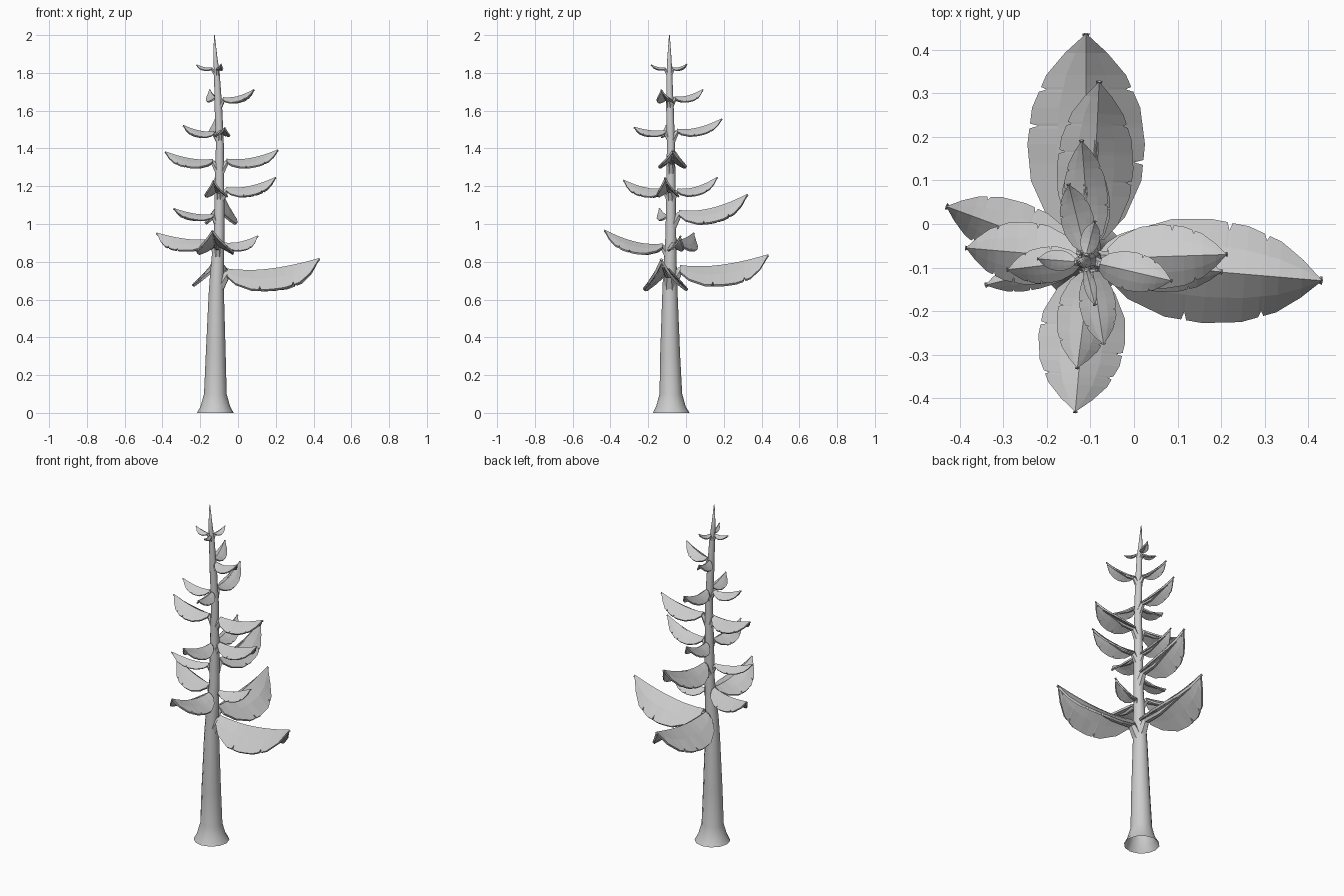
import bpy
from math import cos, sin, pi
from mathutils import Vector

if "Cube" in bpy.data.objects:
    bpy.data.objects.remove(bpy.data.objects["Cube"])

# trunk centreline and radius: x, y, z, r
TRUNK = [(-.12, -.078, 0, .097), (-.12, -.08, .035, .078), (-.12, -.08, .1, .06),
         (-.118, -.084, .3, .053), (-.115, -.085, .62, .041), (-.112, -.085, .72, .037),
         (-.1, -.08, .95, .028), (-.098, -.08, 1.2, .025), (-.096, -.08, 1.42, .021),
         (-.104, -.085, 1.62, .02), (-.112, -.088, 1.8, .015), (-.12, -.088, 1.88, .011),
         (-.125, -.088, 2, .002)]


def make_object(name, verts, faces):
    mesh = bpy.data.meshes.new(name)
    mesh.from_pydata(verts, [], faces)
    mesh.update()
    obj = bpy.data.objects.new(name, mesh)
    bpy.context.collection.objects.link(obj)
    return obj


def tube(name, path, sides, open_start=False):
    """Tapered tube through (centre, radius) points."""
    verts, faces = [], []
    for i, (c, r) in enumerate(path):
        d = (path[min(i + 1, len(path) - 1)][0] - path[max(i - 1, 0)][0]).normalized()
        if abs(d.z) > .95:
            u, v = Vector((1, 0, 0)), Vector((0, 1, 0))
        else:
            u = Vector((0, 0, 1)).cross(d).normalized()
            v = d.cross(u)
        verts += [c + r * (cos(2 * pi * k / sides) * u + sin(2 * pi * k / sides) * v)
                  for k in range(sides)]
    for i in range(len(path) - 1):
        for k in range(sides):
            a, b = i * sides + k, i * sides + (k + 1) % sides
            faces.append((a, b, b + sides, a + sides))
    if not open_start:
        faces.append(tuple(reversed(range(sides))))
    faces.append(tuple(range(len(verts) - sides, len(verts))))
    return make_object(name, verts, faces)


def lerp_table(table, t):
    for (a, va), (b, vb) in zip(table, table[1:]):
        if t <= b:
            return va + (vb - va) * (t - a) / (b - a)
    return table[-1][1]


def trunk_at(z):
    return Vector([lerp_table([(p[2], p[i]) for p in TRUNK], z) for i in range(3)])


# width and droop of the rim along the leaf
OUTLINE = [(0, .32), (.1, .66), (.28, .94), (.46, 1), (.64, .92), (.8, .68), (.91, .36), (1, .02)]
DROOP = [(0, .35), (.1, .66), (.28, .92), (.46, 1), (.64, 1.03), (.8, .93), (.91, .6), (1, .03)]


def leaf(name, tip, base_z, half_width, drop, notches=True):
    """Roof-shaped leaf with a raised tip, nicked rim, and a branch under the ridge."""
    tip = Vector(tip)
    core = trunk_at(base_z)
    out = Vector((tip.x - core.x, tip.y - core.y, 0))
    length = out.length
    out.normalize()
    side = Vector((0, 0, 1)).cross(out)
    start = core + out * (.014 + .075 * length)

    def ridge(t):
        p = start.lerp(tip, t)
        p.z = base_z + (tip.z - base_z) * t ** 1.9 + .035 * length * (1 - t) ** 4
        return p

    # stations along the leaf: (t, left nick, right nick)
    rows = [(t, 1, 1) for t, _ in OUTLINE]
    if notches:
        for t, l, r in ((.37, 1, .84), (.55, .84, 1), (.73, .86, .86)):
            rows += [(t - .012, 1, 1), (t, l, r), (t + .012, 1, 1)]
    rows.sort()
    verts, faces = [], []
    for t, l, r in rows:
        w, f = lerp_table(OUTLINE, t), lerp_table(DROOP, t)
        for s, n in ((-1, r), (-.5, 1), (0, 1), (.5, 1), (1, l)):
            k = s * n
            fall = abs(k) * (.85 + .15 * abs(s)) * f
            verts.append(ridge(t) + side * half_width * k * w - Vector((0, 0, drop * fall)))
    for i in range(len(rows) - 1):
        for k in range(4):
            a = i * 5 + k
            faces.append((a, a + 5, a + 6, a + 1))
    obj = make_object(name, verts, faces)
    solid = obj.modifiers.new("thickness", 'SOLIDIFY')
    solid.thickness = .005 + .016 * length
    solid.offset = -1 if obj.data.polygons[0].normal.z > 0 else 1

    # branch and midrib
    r = .005 + .034 * length
    root = trunk_at(base_z - .03 - .14 * length)
    down = Vector((0, 0, 1.3 * r))
    tube(name + "_branch", [(root, r * 1.4), (ridge(0) - down, r),
                            (ridge(.25) - down * .9, r * .7),
                            (ridge(.8) - down * .6, r * .3)], 6)


trunk = tube("trunk", [(Vector(p[:3]), p[3]) for p in TRUNK], 12, open_start=True)
trunk.data.shade_smooth()

# tip position, ridge height at trunk, half width, drop of the rim
LEAVES = [
    ((.43, -.13, .82), .745, .12, .11), ((-.11, .435, .84), .765, .135, .105),
    ((-.43, .04, .955), .91, .07, .06), ((-.135, -.43, .97), .885, .1, .055),
    ((.105, -.03, .94), .895, .042, .045),
    ((-.08, .325, 1.16), 1.06, .088, .075), ((-.34, -.14, 1.085), 1.045, .038, .032),
    ((.2, -.11, 1.25), 1.185, .06, .05), ((-.13, -.33, 1.235), 1.18, .062, .045),
    ((-.12, .165, 1.25), 1.18, .055, .042),
    ((.212, -.07, 1.395), 1.335, .074, .046), ((-.385, -.055, 1.385), 1.335, .072, .044),
    ((-.29, -.105, 1.525), 1.485, .042, .032), ((-.07, -.275, 1.515), 1.49, .042, .03),
    ((-.12, .19, 1.56), 1.495, .05, .038),
    ((.085, -.13, 1.715), 1.665, .045, .03), ((-.15, .09, 1.715), 1.67, .038, .03),
    ((-.22, -.08, 1.845), 1.825, .024, .014), ((-.09, -.185, 1.845), 1.825, .014, .012),
    ((-.09, .005, 1.85), 1.825, .022, .014),
]
for i, (tip, z, w, d) in enumerate(LEAVES):
    leaf(f"leaf_{i + 1}", tip, z, w, d, notches=w > .03)
